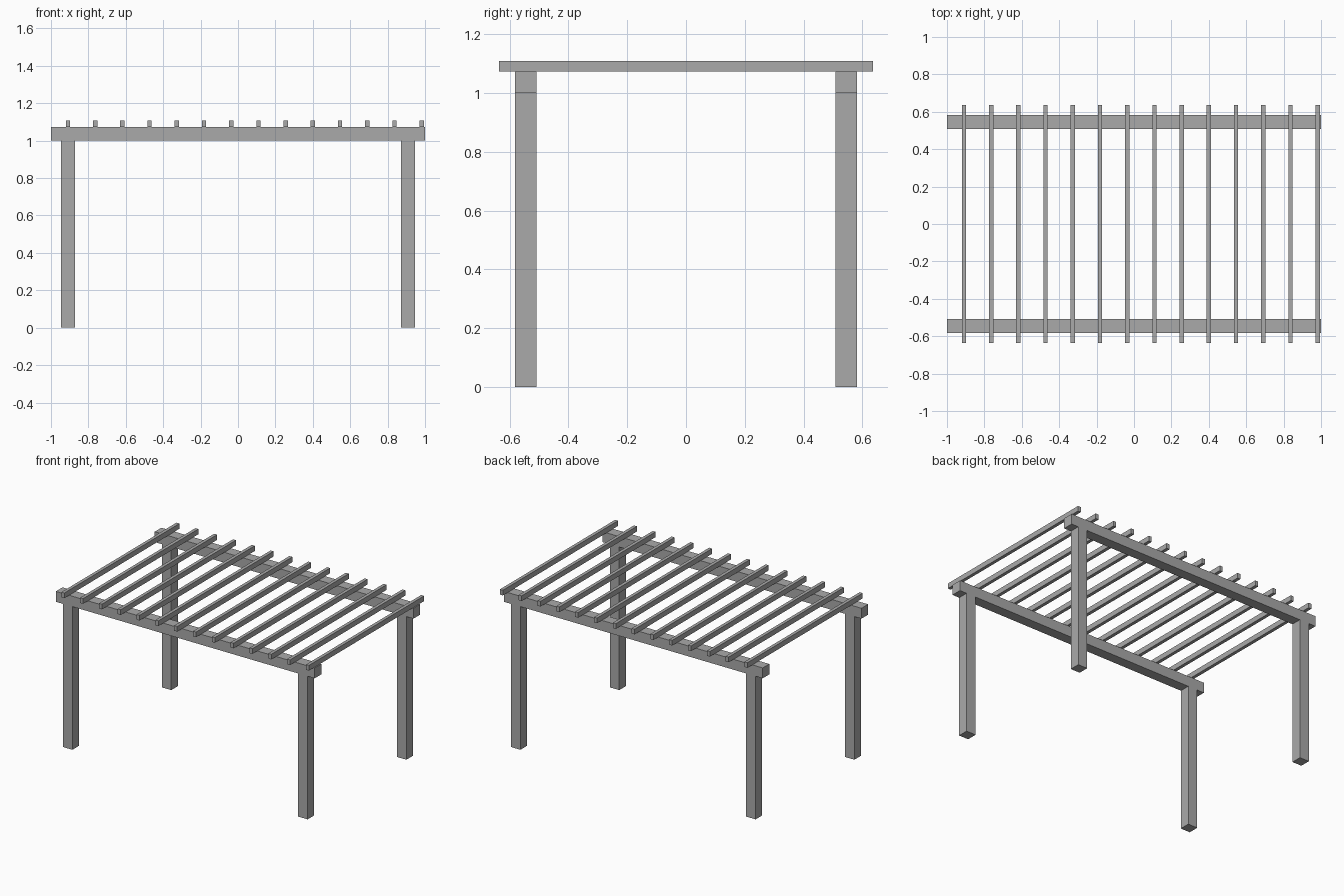
import bpy

if "Cube" in bpy.data.objects:
    bpy.data.objects.remove(bpy.data.objects["Cube"])

grey = bpy.data.materials.new("plain grey")
grey.diffuse_color = (0.4, 0.4, 0.4, 1)
grey.use_nodes = True
grey.node_tree.nodes["Principled BSDF"].inputs["Base Color"].default_value = grey.diffuse_color


def box(name, lo, hi):
    """Axis-aligned box between two corners."""
    x0, y0, z0 = lo
    x1, y1, z1 = hi
    verts = [(x, y, z) for x in (x0, x1) for y in (y0, y1) for z in (z0, z1)]
    faces = [(0, 1, 3, 2), (4, 6, 7, 5), (0, 4, 5, 1),
             (2, 3, 7, 6), (0, 2, 6, 4), (1, 5, 7, 3)]
    mesh = bpy.data.meshes.new(name)
    mesh.from_pydata(verts, [], faces)
    mesh.materials.append(grey)
    obj = bpy.data.objects.new(name, mesh)
    bpy.context.collection.objects.link(obj)
    return obj


HALF = 0.0364               # half thickness of posts and beams
POST_X, POST_Y = 0.909, 0.5455
BEAM_Z, RAFTER_Z, TOP_Z = 1.0, 1.0727, 1.109

for side, sy in (("front", -1), ("back", 1)):
    y = sy * POST_Y
    # Long beam along x
    box(f"{side}_beam", (-1, y - HALF, BEAM_Z), (1, y + HALF, RAFTER_Z))
    # Posts under the beam
    for end, sx in (("left", -1), ("right", 1)):
        x = sx * POST_X
        box(f"{side}_{end}_post", (x - HALF, y - HALF, 0), (x + HALF, y + HALF, BEAM_Z))

# Rafters across the beams, starting over the left posts
for i in range(14):
    x = -POST_X + i * 0.14545
    box(f"rafter_{i + 1}", (x - 0.0115, -0.636, RAFTER_Z), (x + 0.0115, 0.636, TOP_Z))
